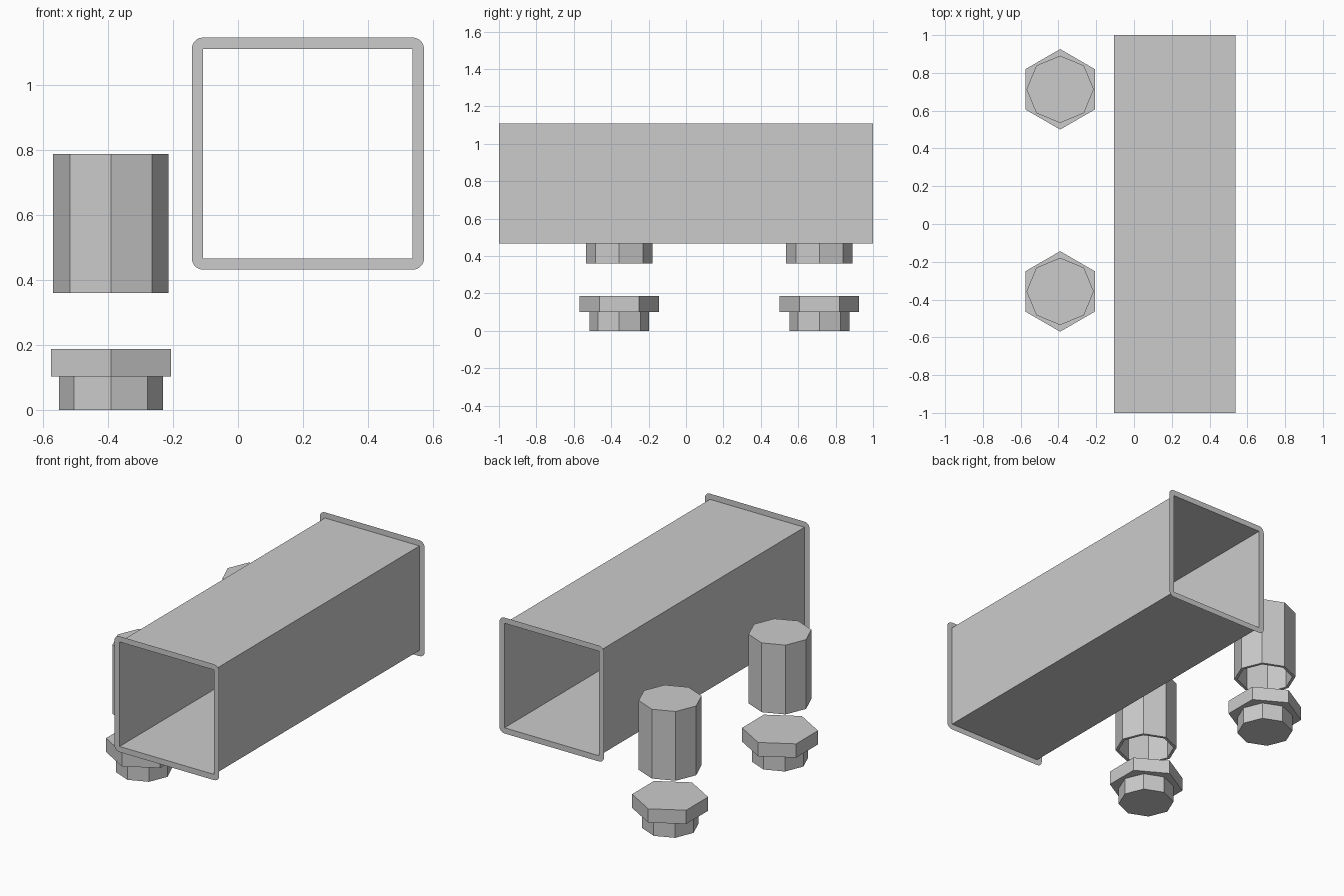
import bpy, bmesh, math

cube = bpy.data.objects.get("Cube")
if cube:
    bpy.data.objects.remove(cube, do_unlink=True)

grey = bpy.data.materials.new("light_grey")
grey.use_nodes = True
grey.diffuse_color = (0.6, 0.6, 0.6, 1)
grey.node_tree.nodes["Principled BSDF"].inputs["Base Color"].default_value = (0.6, 0.6, 0.6, 1)


def make_object(name, bm):
    mesh = bpy.data.meshes.new(name)
    bm.to_mesh(mesh)
    bm.free()
    mesh.materials.append(grey)
    obj = bpy.data.objects.new(name, mesh)
    bpy.context.collection.objects.link(obj)
    return obj


def ring(bm, sides, radius, z, centre, turn=0.0):
    """Loop of vertices forming a regular polygon."""
    return [bm.verts.new((centre[0] + radius * math.cos(turn + math.tau * i / sides),
                          centre[1] + radius * math.sin(turn + math.tau * i / sides), z))
            for i in range(sides)]


def skin(bm, low, high):
    for i in range(len(low)):
        j = (i + 1) % len(low)
        bm.faces.new((low[i], low[j], high[j], high[i]))


def prism(name, sides, radius, z0, z1, centre, turn=0.0):
    bm = bmesh.new()
    low = ring(bm, sides, radius, z0, centre, turn)
    high = ring(bm, sides, radius, z1, centre, turn)
    skin(bm, low, high)
    bm.faces.new(high)
    bm.faces.new(low[::-1])
    return make_object(name, bm)


def sleeve(name, outer, inner, z0, z1, centre):
    """Eight-sided cap, hollow and open underneath."""
    bm = bmesh.new()
    out_low = ring(bm, 8, outer, z0, centre)
    out_high = ring(bm, 8, outer, z1, centre)
    in_low = ring(bm, 8, inner, z0, centre)
    in_high = ring(bm, 8, inner, z1 - 0.01, centre)
    skin(bm, out_low, out_high)
    skin(bm, in_low, out_low)
    skin(bm, in_high, in_low)
    bm.faces.new(out_high)
    bm.faces.new(in_high[::-1])
    return make_object(name, bm)


# Square tube, open at both ends
CX, CZ, HALF, RIM = 0.215, 0.788, 0.322, 0.035
CORNERS = [(1, 1), (-1, 1), (-1, -1), (1, -1)]


def corner_loop(bm, y):
    return [bm.verts.new((CX + sx * HALF, y, CZ + sz * HALF)) for sx, sz in CORNERS]


bm = bmesh.new()
skin(bm, corner_loop(bm, -1), corner_loop(bm, 1))
bmesh.ops.recalc_face_normals(bm, faces=bm.faces)
make_object("square_tube", bm)


# Flat end rims with rounded corners
def end_rim(name, y):
    bm = bmesh.new()
    inner = corner_loop(bm, y)
    arcs = []
    for k, v in enumerate(inner):
        angles = [math.pi / 2 * (k + s / 5) for s in range(6)]
        arc = [bm.verts.new((v.co.x + RIM * math.cos(a), y, v.co.z + RIM * math.sin(a)))
               for a in angles]
        bm.faces.new([v] + arc)
        arcs.append(arc)
    for k in range(4):
        n = (k + 1) % 4
        bm.faces.new((inner[k], arcs[k][-1], arcs[n][0], inner[n]))
    if y > 0:
        bmesh.ops.reverse_faces(bm, faces=bm.faces)
    make_object(name, bm)


end_rim("front_rim", -1)
end_rim("back_rim", 1)

# Two fasteners: hollow sleeve above, flanged plug below
for side, y in (("front", -0.357), ("back", 0.713)):
    centre = (-0.391, y)
    sleeve(side + "_sleeve", 0.178, 0.16, 0.36, 0.787, centre)
    prism(side + "_hex_flange", 6, 0.213, 0.102, 0.187, centre, math.pi / 6)
    prism(side + "_plug", 8, 0.16, 0, 0.102, centre)
